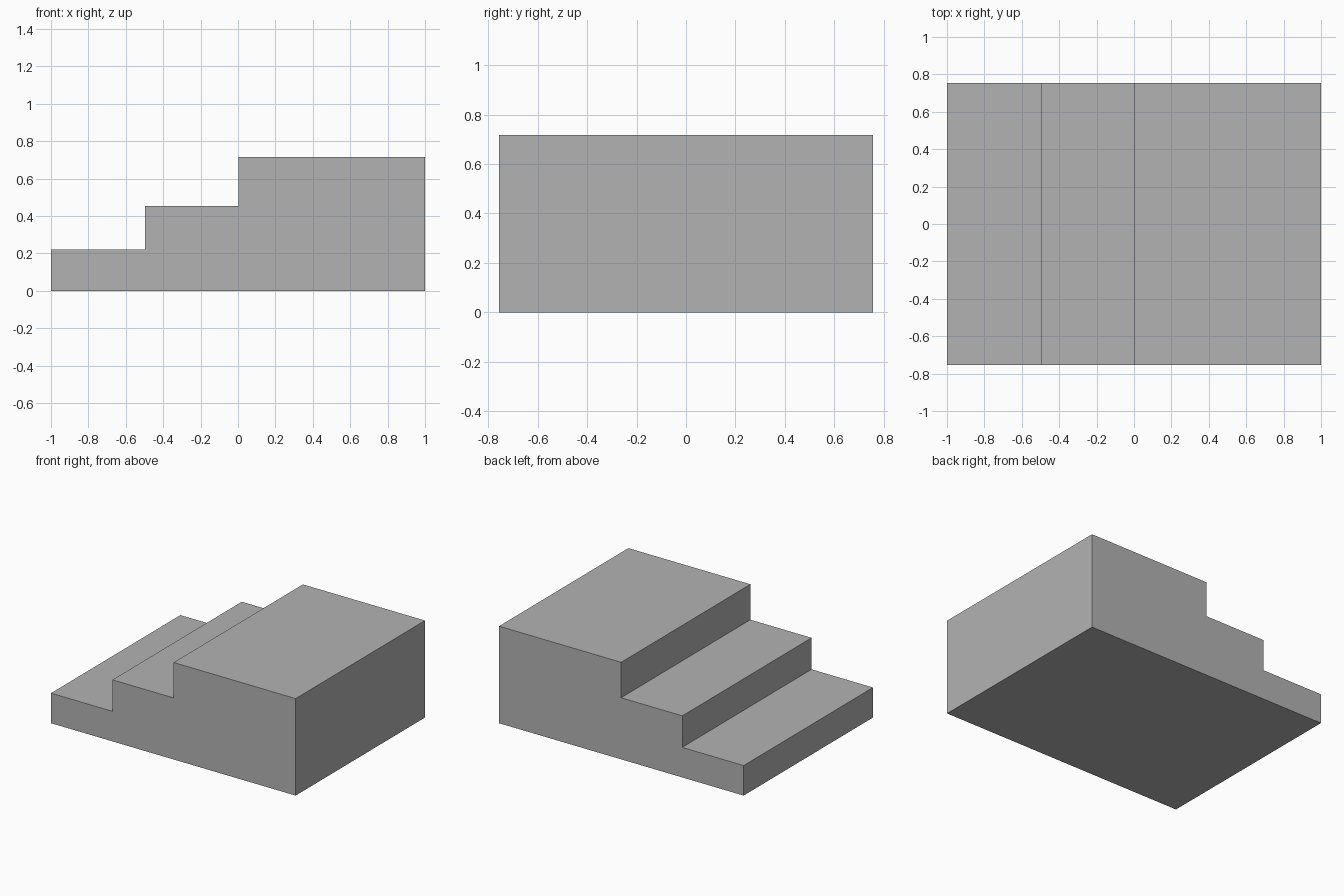
import bpy
import bmesh

# Remove the default object
cube = bpy.data.objects.get("Cube")
if cube:
    bpy.data.objects.remove(cube, do_unlink=True)

# Single plain grey
GREY = (0.45, 0.45, 0.45, 1.0)
grey = bpy.data.materials.new("plain_grey")
grey.use_nodes = True
grey.diffuse_color = GREY
grey.node_tree.nodes["Principled BSDF"].inputs["Base Color"].default_value = GREY

HALF_DEPTH = 0.755
# Each step: where it begins in x, and the height of its tread
STEPS = [(-1.0, 0.222), (-0.498, 0.455), (0.002, 0.717)]
END_X = 1.0

# Stepped side profile, drawn anticlockwise seen from the front
profile = [(STEPS[0][0], 0.0), (END_X, 0.0)]
right_edge = END_X
for start_x, height in reversed(STEPS):
    profile += [(right_edge, height), (start_x, height)]
    right_edge = start_x

# Extrude the profile from front to back
bm = bmesh.new()
front = bm.faces.new([bm.verts.new((x, -HALF_DEPTH, z)) for x, z in profile])
extruded = bmesh.ops.extrude_face_region(bm, geom=[front], use_keep_orig=True)
back_verts = [g for g in extruded["geom"] if isinstance(g, bmesh.types.BMVert)]
bmesh.ops.translate(bm, verts=back_verts, vec=(0, 2 * HALF_DEPTH, 0))
bmesh.ops.recalc_face_normals(bm, faces=bm.faces[:])

mesh = bpy.data.meshes.new("stepped_block")
bm.to_mesh(mesh)
bm.free()
mesh.materials.append(grey)
block = bpy.data.objects.new("stepped_block", mesh)
bpy.context.collection.objects.link(block)
